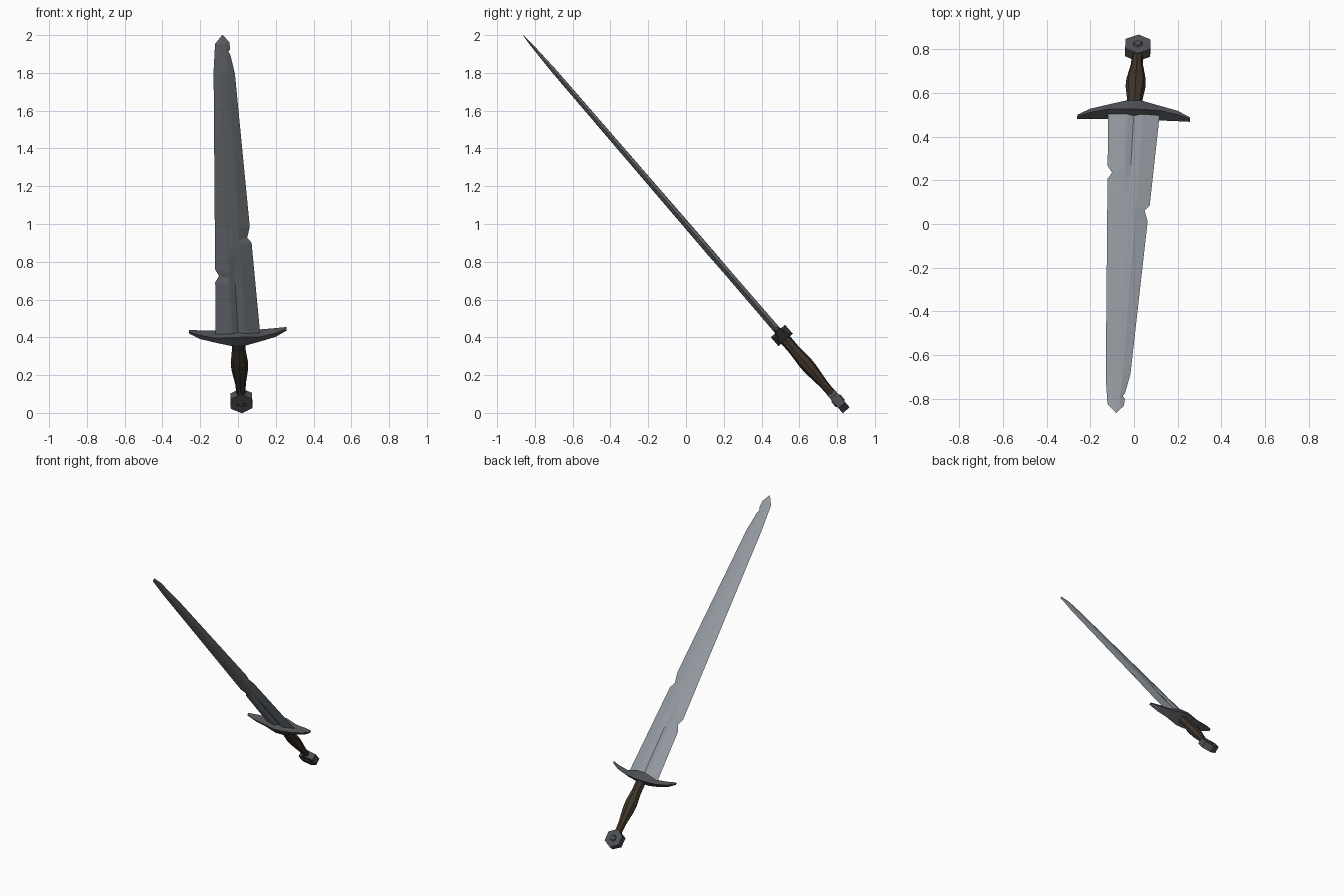
import bpy, bmesh, math
from mathutils import Vector, Matrix

if "Cube" in bpy.data.objects:
    bpy.data.objects.remove(bpy.data.objects["Cube"])

# Sword frame: local x = width, y = thickness (+ faces front), z = along the blade from the guard
axis = Vector((-0.039, -0.652, 0.757)).normalized()
side = Vector((1, -0.025, 0.03))
side = (side - axis * side.dot(axis)).normalized()
face = side.cross(axis)
FRAME = Matrix((side, face, axis)).transposed().to_4x4()
FRAME.translation = Vector((0, 0.507, 0.41))


def material(name, rgb):
    m = bpy.data.materials.new(name)
    m.diffuse_color = (*rgb, 1)
    m.use_nodes = True
    m.node_tree.nodes["Principled BSDF"].inputs["Base Color"].default_value = m.diffuse_color
    return m


STEEL = material("blade steel", (0.29, 0.32, 0.35))
IRON = material("dark iron", (0.075, 0.08, 0.087))
LEATHER = material("brown leather", (0.05, 0.035, 0.023))


def loft(name, rings, mat):
    """Skin a closed solid through rings of equal point count."""
    bm = bmesh.new()
    vs = [[bm.verts.new(p) for p in r] for r in rings]
    n = len(rings[0])
    for a, b in zip(vs, vs[1:]):
        for i in range(n):
            j = (i + 1) % n
            bm.faces.new((a[i], a[j], b[j], b[i]))
    bm.faces.new(vs[0])
    bm.faces.new(vs[-1])
    bmesh.ops.recalc_face_normals(bm, faces=bm.faces)
    bm.transform(FRAME)
    me = bpy.data.meshes.new(name)
    bm.to_mesh(me)
    bm.free()
    me.materials.append(mat)
    ob = bpy.data.objects.new(name, me)
    bpy.context.collection.objects.link(ob)
    return ob


def interp(table, s):
    for (a, va), (b, vb) in zip(table, table[1:]):
        if s <= b:
            return va + (vb - va) * (s - a) / (b - a)
    return table[-1][1]


# Blade: nicked left and right edges, ridge line, fuller grooves near the guard
left = [(0, .118), (.375, .106), (.42, .084), (.465, .103), (1.85, .057), (2.04, .042), (2.10, .002)]
right = [(0, .118), (.645, .097), (.68, .075), (.755, .092), (1.83, .055), (1.96, .036),
         (1.985, .026), (2.0, .037), (2.05, .034), (2.10, .002)]
ridge = [(0, .118), (1.85, .057), (2.04, .038), (2.10, .002)]
thick = [(0, .019), (.6, .017), (1.85, .012), (2.04, .006), (2.10, .001)]
groove = [(0, .45), (.45, .6), (.58, 1.08), (2.10, 1.08)]
rings = []
for s in sorted({p[0] for p in left + right + groove}):
    l, r, k, t = (interp(q, s) for q in (left, right, ridge, thick))
    c = t * interp(groove, s)
    half = [(-.36 * k, t), (-.24 * k, t), (0, c), (.24 * k, t), (.36 * k, t)]
    ring = [(-l, 0)] + half + [(r, 0)] + [(x, -y) for x, y in reversed(half)]
    rings.append([(x, y, s) for x, y in ring])
loft("blade", rings, STEEL)

# Crossguard: thick centre, arms tapering and bending toward the blade
# (x, lower edge, upper edge, half thickness)
arm = [(.035, -.03, .03, .050), (.12, -.02, .012, .030), (.20, .0, .026, .020), (.258, .030, .042, .008)]
arms = [(-x, a, b, t) for x, a, b, t in reversed(arm)] + arm
loft("crossguard", [[(x, -t, a), (x, t, a), (x, t, b), (x, -t, b)] for x, a, b, t in arms], IRON)

# Grip: faceted handle with a swell in the middle (s, half width, half thickness)
grip = [(-.02, .036, .031), (-.10, .036, .030), (-.19, .046, .037), (-.24, .044, .035),
        (-.34, .028, .024), (-.42, .024, .021)]
loft("grip", [[(w * math.cos(i * math.pi / 4), t * math.sin(i * math.pi / 4), s) for i in range(8)]
              for s, w, t in grip], LEATHER)


# Pommel: hexagonal disc with a small raised boss on both faces
def hexagon(radius, y):
    return [(radius * math.sin(i * math.pi / 3), y, -.457 + radius * math.cos(i * math.pi / 3))
            for i in range(6)]


loft("pommel", [hexagon(.066, -.024), hexagon(.066, .024)], IRON)
loft("pommel_boss", [hexagon(.017, -.031), hexagon(.024, -.023), hexagon(.024, .023), hexagon(.017, .031)], IRON)
